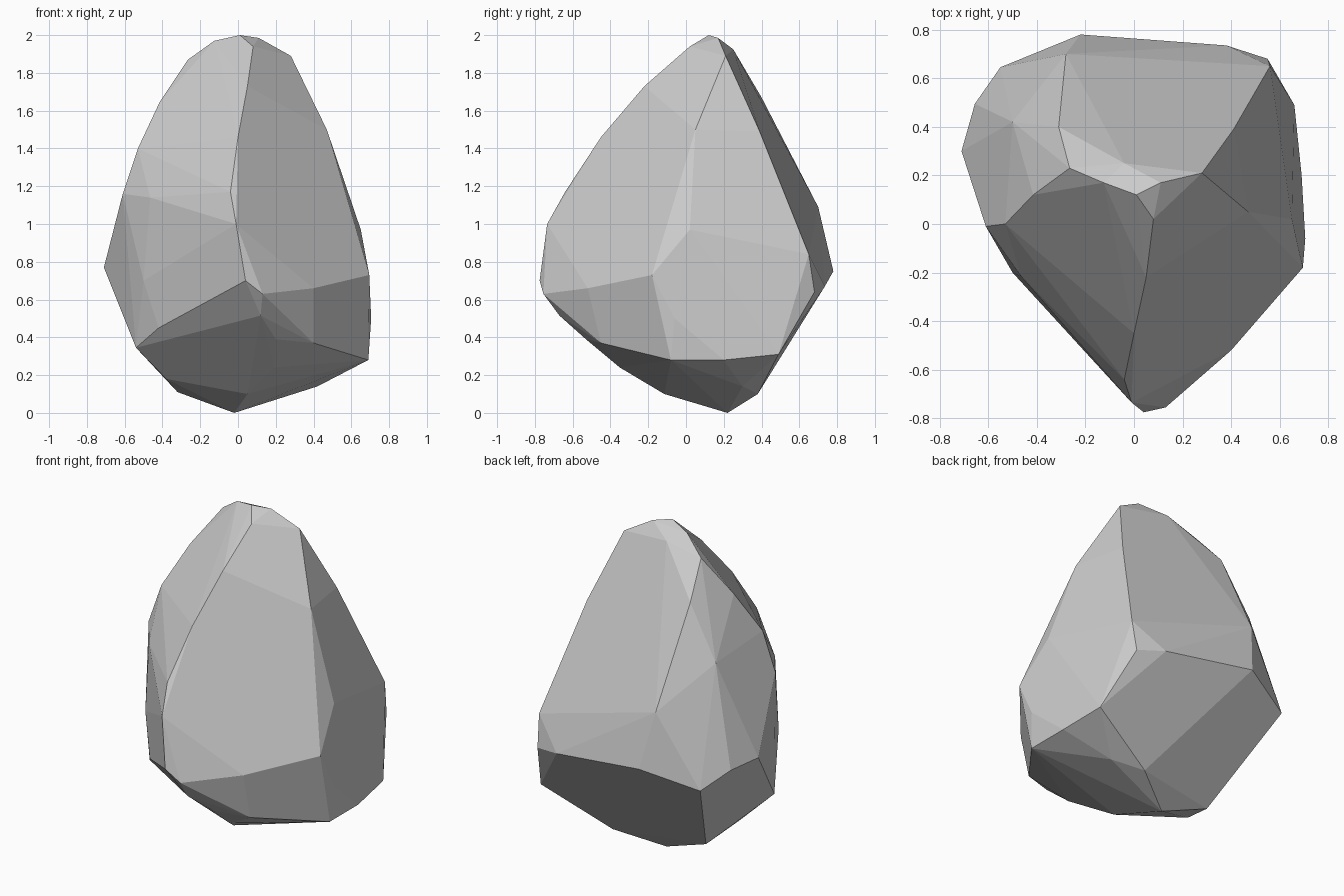
import bpy, bmesh

# Key corners of the boulder, grouped by region
crown = [(.01, .12, 2), (.11, .17, 1.985), (-.125, .17, 1.97), (.08, .02, 1.94),
         (-.265, .23, 1.87), (.28, .21, 1.89), (-.04, .25, 1.925)]
front_ridge = [(.05, -.22, 1.73), (0, -.45, 1.46), (-.04, -.64, 1.17),
               (-.01, -.735, 1.0), (.04, -.775, .7), (.13, -.755, .63), (.4, -.52, .66)]
right_side = [(.41, .39, 1.49), (.47, .05, 1.5), (.56, .65, .84),
              (.55, .68, .64), (.66, .49, .31), (.695, -.18, .73),
              (.705, -.06, .5), (.69, .2, .28), (.69, -.08, .28), (.65, .02, .97)]
back_left = [(-.31, .4, 1.67), (-.28, .7, 1.09), (-.22, .78, .75),
             (.38, .735, .67), (-.55, .645, .65), (-.655, .495, .75), (-.71, .3, .77),
             (-.5, .42, 1.35)]
front_left = [(-.415, .12, 1.645), (-.53, 0, 1.4), (-.61, -.01, 1.16), (-.465, -.215, 1.14),
              (-.5, -.2, .7), (-.25, -.43, 1.09), (-.42, -.27, .45), (-.54, -.1, .345)]
base = [(-.02, .22, 0), (-.32, .26, .11), (-.38, .02, .18),
        (.05, -.115, .1), (.19, -.35, .24), (.2, -.53, .39), (.12, -.67, .515),
        (.4, -.45, .37), (.42, .3, .14), (.24, .38, .1)]

# Wrap the corners in a faceted convex shell
bm = bmesh.new()
for p in crown + front_ridge + right_side + back_left + front_left + base:
    bm.verts.new(p)
hull = bmesh.ops.convex_hull(bm, input=bm.verts)
loose = {g for g in hull["geom_interior"] + hull["geom_unused"]
         if isinstance(g, bmesh.types.BMVert)}
bmesh.ops.delete(bm, geom=list(loose), context='VERTS')

# Merge nearly flat neighbours into larger facets
bmesh.ops.dissolve_limit(bm, angle_limit=0.06, verts=bm.verts, edges=bm.edges)
bmesh.ops.recalc_face_normals(bm, faces=bm.faces)

mesh = bpy.data.meshes.new("boulder")
bm.to_mesh(mesh)
bm.free()
boulder = bpy.data.objects.new("boulder", mesh)
bpy.context.collection.objects.link(boulder)
